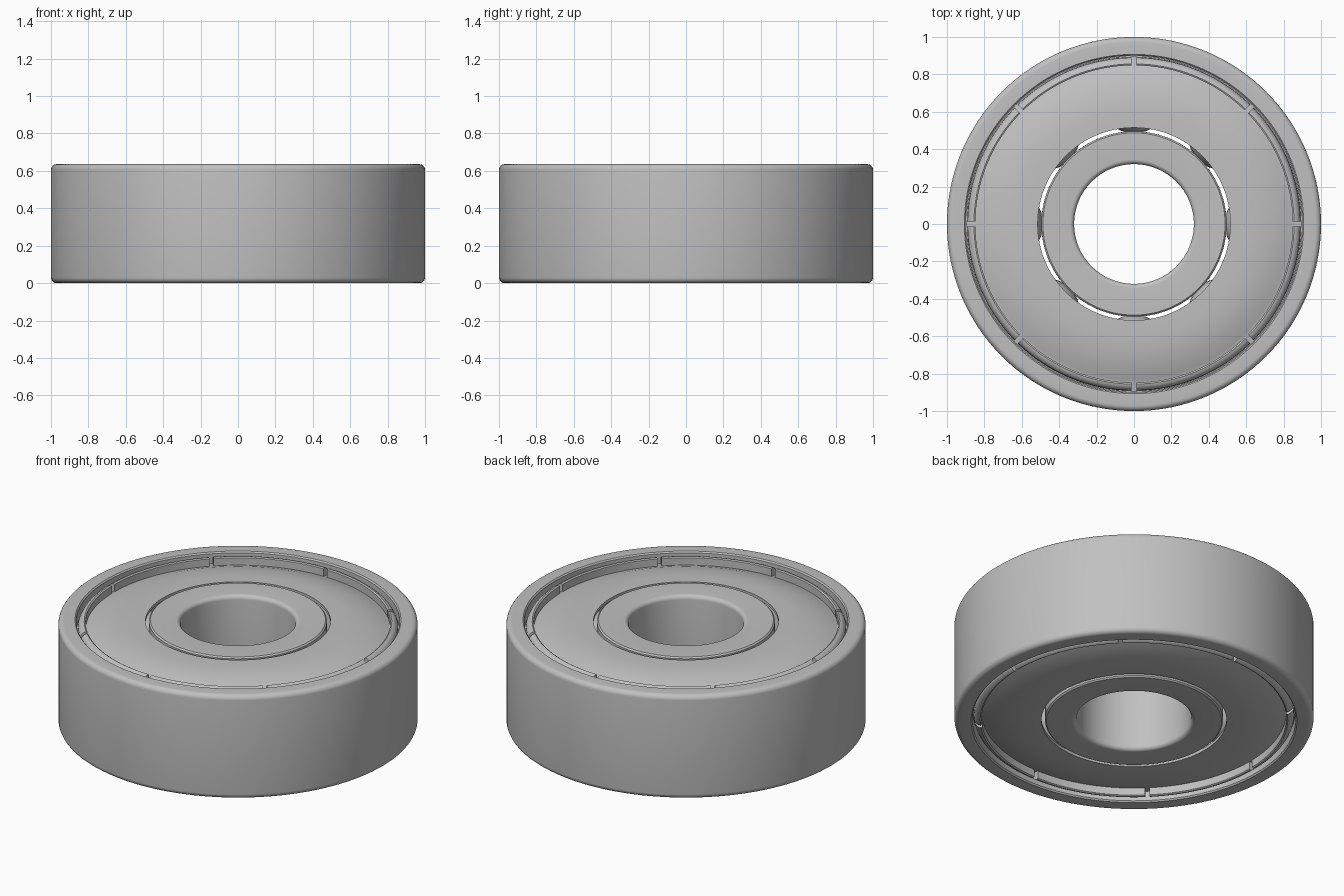
import bpy, bmesh
from math import sin, cos, pi, radians
from mathutils import Vector, Matrix

cube = bpy.data.objects.get("Cube")
if cube:
    bpy.data.objects.remove(cube, do_unlink=True)

HEIGHT = 0.636
MID = HEIGHT / 2
PITCH = 0.675        # radius of the ball circle
BALL = 0.19
COUNT = 8

steel = bpy.data.materials.new("brushed steel grey")
steel.use_nodes = True
steel.diffuse_color = (0.53, 0.53, 0.53, 1)
steel.node_tree.nodes["Principled BSDF"].inputs["Base Color"].default_value = (0.53, 0.53, 0.53, 1)


def finish(bm, name):
    bmesh.ops.recalc_face_normals(bm, faces=bm.faces)
    mesh = bpy.data.meshes.new(name)
    bm.to_mesh(mesh)
    bm.free()
    obj = bpy.data.objects.new(name, mesh)
    bpy.context.collection.objects.link(obj)
    mesh.materials.append(steel)
    bpy.ops.object.select_all(action='DESELECT')
    obj.select_set(True)
    bpy.context.view_layer.objects.active = obj
    bpy.ops.object.shade_smooth_by_angle(angle=radians(32))
    return obj


def arc(cx, cz, r, a0, a1, n=6):
    """Points of an arc in the radius/height plane, angles in degrees."""
    steps = [radians(a0 + (a1 - a0) * i / n) for i in range(n + 1)]
    return [(cx + r * cos(a), cz + r * sin(a)) for a in steps]


def lathe(bm, profile, start=0.0, sweep=2 * pi, steps=128):
    """Sweep a closed profile about z, capping the ends of a partial turn."""
    full = sweep > 6.28
    count = steps if full else steps + 1
    rings = []
    for i in range(count):
        a = start + sweep * i / steps
        rings.append([bm.verts.new((r * cos(a), r * sin(a), z)) for r, z in profile])
    n = len(profile)
    for i in range(steps):
        a, b = rings[i], rings[(i + 1) % count]
        for j in range(n):
            k = (j + 1) % n
            bm.faces.new((a[j], b[j], b[k], a[k]))
    if not full:
        bm.faces.new(rings[0])
        bm.faces.new(rings[-1])


def flip(profile):
    return [(r, HEIGHT - z) for r, z in reversed(profile)]


# Outer race: rounded outside edges, shield seats and a ball groove
upper = [(0.85, 0.55), (0.90, 0.55), (0.90, 0.628), (0.907, HEIGHT)]
upper += arc(0.97, HEIGHT - 0.03, 0.03, 90, 0)
bm = bmesh.new()
lathe(bm, arc(PITCH, MID, 0.195, -26, 26, 12) + upper + flip(upper))
finish(bm, "outer_race")

# Inner race: rounded bore, chamfered rim and a ball groove
upper = arc(0.345, HEIGHT - 0.025, 0.025, 180, 90)
upper += [(0.487, HEIGHT), (0.495, HEIGHT - 0.008)]
bm = bmesh.new()
lathe(bm, upper + arc(PITCH, MID, 0.195, 157, 203, 12) + flip(upper))
finish(bm, "inner_race")

# Dished shields with a slit retaining lip, on both sides
dish = [(0.515, 0.63), (0.60, 0.63), (0.66, 0.626), (0.72, 0.617),
        (0.78, 0.602), (0.83, 0.584), (0.85, 0.576), (0.898, 0.57),
        (0.898, 0.555), (0.84, 0.558), (0.76, 0.588), (0.66, 0.608), (0.515, 0.612)]
lip = [(0.848, 0.565), (0.848, 0.622), (0.856, 0.627), (0.868, 0.624),
       (0.88, 0.614), (0.889, 0.60), (0.892, 0.565)]
gap = 0.025 / 0.87
for side, shape in (("top", lambda p: p), ("bottom", flip)):
    bm = bmesh.new()
    lathe(bm, shape(dish))
    finish(bm, side + "_shield")
    bm = bmesh.new()
    for i in range(COUNT):
        step = 2 * pi / COUNT
        lathe(bm, shape(lip), i * step + gap / 2, step - gap, 16)
    finish(bm, side + "_shield_lip")

# Balls between the races
bm = bmesh.new()
for i in range(COUNT):
    a = 2 * pi * i / COUNT
    place = Matrix.Translation(Vector((PITCH * cos(a), PITCH * sin(a), MID)))
    bmesh.ops.create_uvsphere(bm, u_segments=32, v_segments=16, radius=BALL, matrix=place)
finish(bm, "bearing_balls")
